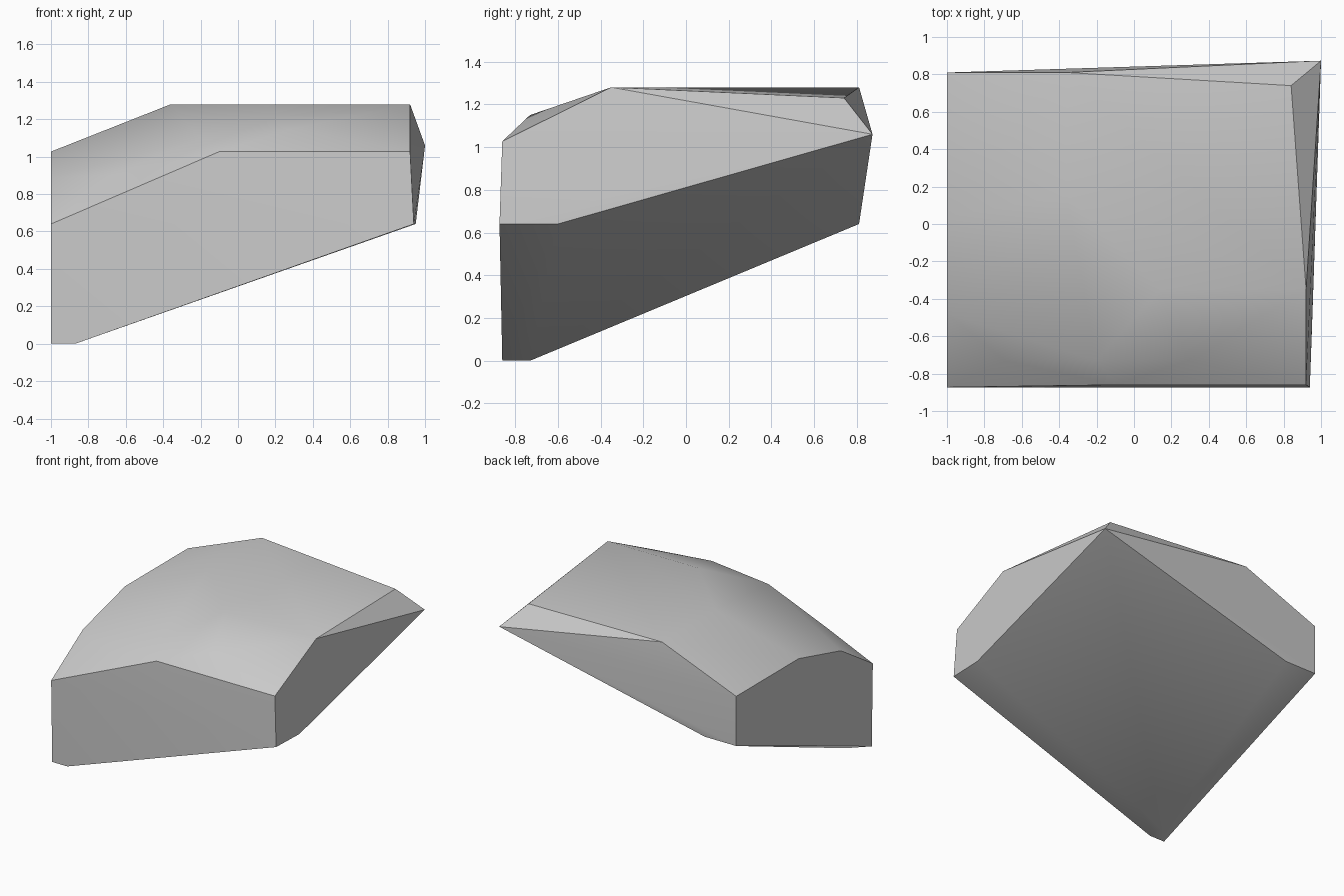
import bpy
import bmesh
import math

cube = bpy.data.objects.get("Cube")
if cube:
    bpy.data.objects.remove(cube, do_unlink=True)


def make_material(name, value):
    mat = bpy.data.materials.new(name)
    mat.use_nodes = True
    colour = (value, value, value, 1)
    mat.diffuse_color = colour
    mat.node_tree.nodes["Principled BSDF"].inputs["Base Color"].default_value = colour
    return mat


def convex_block(name, outlines, mat):
    """Closed block spanned by its corner outlines."""
    bm = bmesh.new()
    for outline in outlines:
        for point in outline:
            bm.verts.new(point)
    bmesh.ops.convex_hull(bm, input=bm.verts[:])
    loose = [v for v in bm.verts if not v.link_faces]
    bmesh.ops.delete(bm, geom=loose, context="VERTS")
    # Merge the triangles that lie in one plane
    bmesh.ops.dissolve_limit(bm, angle_limit=math.radians(1),
                             verts=bm.verts[:], edges=bm.edges[:])
    bmesh.ops.recalc_face_normals(bm, faces=bm.faces[:])
    mesh = bpy.data.meshes.new(name)
    bm.to_mesh(mesh)
    bm.free()
    mesh.materials.append(mat)
    obj = bpy.data.objects.new(name, mesh)
    bpy.context.collection.objects.link(obj)
    return obj


# Front wall outline
front = [(-1, -.86, 0), (-.87, -.86, 0), (.94, -.873, .64),
         (.92, -.86, 1.027), (-.1, -.86, 1.027), (-1, -.873, .64)]
# Side wall outline at -x
side = [(-1, .81, .64), (-1, .81, 1.027), (-1, .04, 1.027), (-1, -.48, .89)]
# Underside corners next to the walls
underside = [(-.87, -.73, 0), (.95, -.6, .64), (-.73, .81, .64)]
# Raised rim around the far corner
rim = [(.92, -.35, 1.28), (.84, .74, 1.23), (1, .873, 1.06), (-.36, .81, 1.28)]
# Plateau edge and the sloping row behind the front wall
plateau = [(.14, -.35, 1.28), (-.36, .15, 1.28)]
slope = [(-.69, -.73, .9), (-.2, -.73, 1.1), (.29, -.73, 1.15)]

grey = make_material("stone_grey", .6)
block = convex_block("domed_corner_block",
                     [front, side, underside, rim, plateau, slope], grey)

bpy.ops.object.select_all(action="DESELECT")
block.select_set(True)
bpy.context.view_layer.objects.active = block
bpy.ops.object.shade_smooth_by_angle(angle=math.radians(30))
